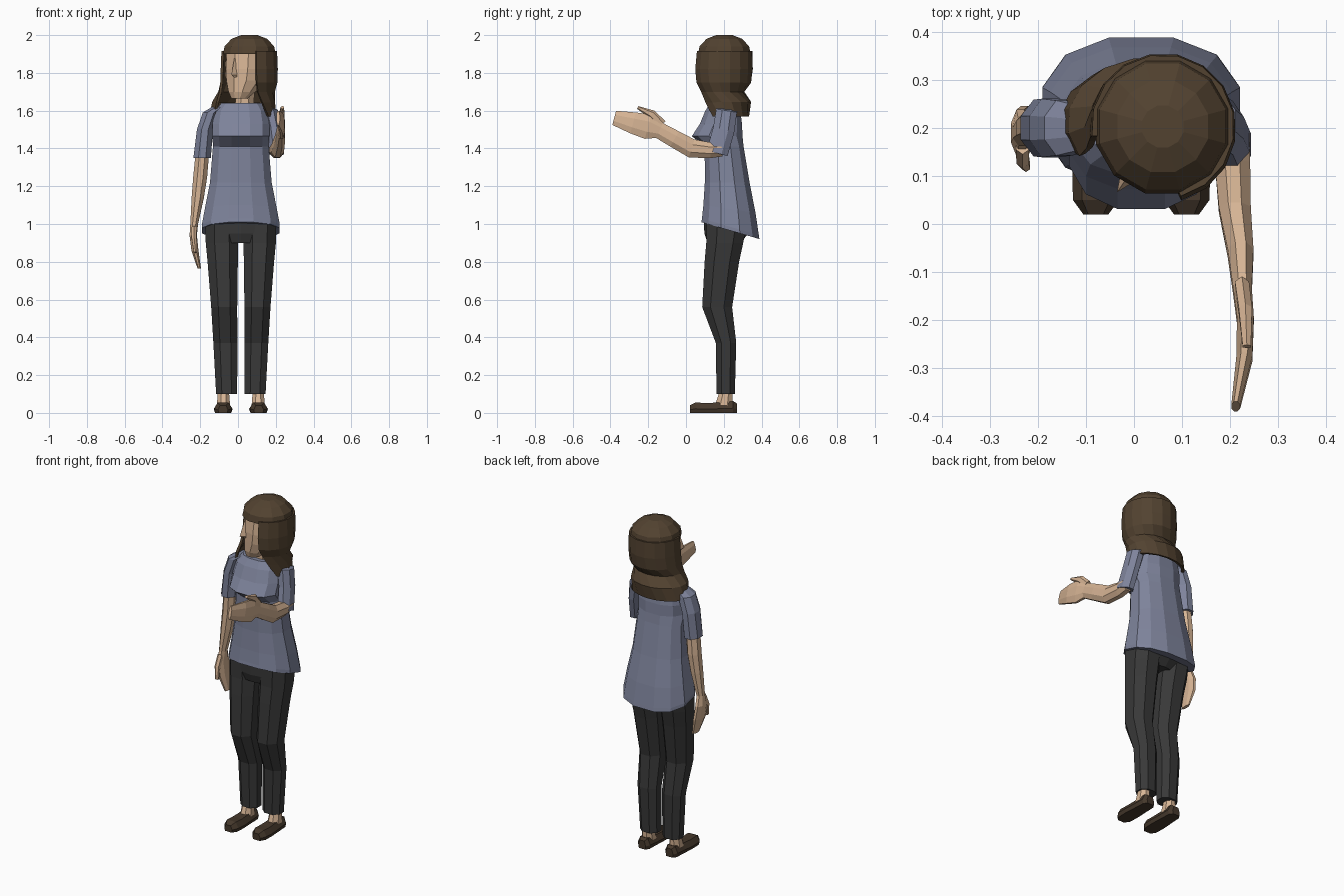
import bpy
from math import cos, sin, radians, pi
from mathutils import Vector


def material(name, rgb):
    m = bpy.data.materials.new(name)
    m.diffuse_color = (*rgb, 1)
    return m


SKIN = material("skin", (0.68, 0.46, 0.30))
SHIRT = material("shirt_cloth", (0.21, 0.23, 0.33))
DARK = material("trouser_cloth", (0.04, 0.04, 0.04))
HAIR = material("hair_brown", (0.085, 0.055, 0.03))
SHOE = material("shoe_leather", (0.06, 0.04, 0.025))


def loft(name, rings, mat, closed=True, caps=True, thick=0):
    """Skin a list of equal-length point rings with flat quads."""
    n = len(rings[0])
    verts = [p for r in rings for p in r]
    faces = []
    for k in range(len(rings) - 1):
        for i in range(n if closed else n - 1):
            j = (i + 1) % n
            faces.append((k*n + i, k*n + j, (k + 1)*n + j, (k + 1)*n + i))
    if caps and closed:
        faces += [tuple(reversed(range(n))), tuple(range(len(verts) - n, len(verts)))]
    me = bpy.data.meshes.new(name)
    me.from_pydata(verts, [], faces)
    me.materials.append(mat)
    ob = bpy.data.objects.new(name, me)
    bpy.context.collection.objects.link(ob)
    if thick:
        s = ob.modifiers.new("thickness", "SOLIDIFY")
        s.thickness = thick
        s.offset = 0
    return ob


def ring(x, y, z, rx, ry, n=10, slope=0, p=1.0, start=None):
    """Horizontal (super)ellipse; slope tilts it front to back."""
    pts = []
    for i in range(n):
        a = 2*pi*i/n + (pi/n if start is None else start)
        c, s = cos(a), sin(a)
        dx = rx * abs(c)**p * (1 if c > 0 else -1)
        dy = ry * abs(s)**p * (1 if s > 0 else -1)
        pts.append(Vector((x + dx, y + dy, z + slope*dy)))
    return pts


def arc(x, y, z, rx, ry, a0, a1, n=13):
    """Open ring that leaves a gap for the face."""
    angs = [radians(a0 + (a1 - a0)*i/(n - 1)) for i in range(n)]
    return [Vector((x + rx*cos(a), y + ry*sin(a), z)) for a in angs]


def limb(name, rows, mat, n=8):
    """Tube through x, y, z with half-width across x and half-depth."""
    pts = [Vector(r[:3]) for r in rows]
    rings = []
    for k, (p, r) in enumerate(zip(pts, rows)):
        t = pts[min(k + 1, len(pts) - 1)] - pts[max(k - 1, 0)]
        t.x = 0
        u = Vector((1, 0, 0))
        v = t.normalized().cross(u)
        rings.append([p + u*r[3]*cos(2*pi*(i + .5)/n) + v*r[4]*sin(2*pi*(i + .5)/n)
                      for i in range(n)])
    return loft(name, rings, mat)


# Shirt body with bust ledge and sloping hem
S = [(.015, .235, .965, .212, .158, -.29), (.015, .235, .985, .212, .155, -.29),
     (.015, .230, 1.08, .195, .142, -.15), (.015, .218, 1.22, .168, .122, 0),
     (.015, .202, 1.41, .152, .106, 0), (.015, .165, 1.465, .155, .138, 0),
     (.015, .185, 1.53, .155, .115, 0), (.015, .195, 1.60, .142, .095, 0),
     (.018, .200, 1.64, .110, .075, 0)]
loft("shirt_body", [ring(*r[:5], n=12, slope=r[5], p=.85) for r in S], SHIRT)

# Sleeves
limb("sleeve_lowered_arm", [(-.10, .20, 1.62, .04, .05), (-.145, .20, 1.59, .045, .062),
                            (-.175, .20, 1.50, .046, .066), (-.19, .20, 1.35, .05, .064)], SHIRT)
limb("sleeve_raised_arm", [(.13, .22, 1.62, .04, .05), (.17, .215, 1.60, .045, .06),
                           (.19, .20, 1.50, .042, .062), (.205, .165, 1.375, .042, .062)], SHIRT)

# Lowered arm and hand
limb("lowered_arm", [(-.185, .20, 1.42, .038, .045), (-.20, .205, 1.25, .04, .045),
                     (-.213, .20, 1.14, .035, .04), (-.232, .19, 1.00, .022, .03),
                     (-.237, .19, .94, .021, .052), (-.228, .195, .86, .02, .055),
                     (-.205, .20, .765, .01, .032)], SKIN)
limb("lowered_thumb", [(-.232, .165, .98, .016, .022), (-.232, .135, .92, .015, .02),
                       (-.225, .12, .85, .01, .012)], SKIN, 6)

# Raised arm, hand and thumb
limb("raised_arm", [(.205, .19, 1.395, .038, .04), (.205, .13, 1.39, .04, .045),
                    (.21, .03, 1.40, .036, .054), (.222, -.06, 1.45, .029, .05),
                    (.226, -.14, 1.495, .021, .047), (.232, -.20, 1.515, .019, .072),
                    (.23, -.28, 1.535, .018, .062), (.212, -.38, 1.562, .010, .042)], SKIN)
limb("raised_thumb", [(.225, -.13, 1.525, .017, .028), (.232, -.18, 1.58, .016, .024),
                      (.235, -.255, 1.617, .010, .008)], SKIN, 6)

# Hips and trouser legs, ankles and shoes for each side
loft("trouser_hips", [ring(.015, .20, .90, .15, .085, p=.8),
                      ring(.015, .215, .95, .185, .118, p=.8),
                      ring(.015, .215, 1.03, .185, .12, p=.8)], DARK)
MID = .015
LEG = [(.075, .165, .10, .060, .052), (.082, .167, .37, .068, .058),
       (.088, .165, .56, .074, .085), (.096, .19, .80, .086, .098),
       (.100, .205, .90, .092, .105), (.102, .215, 1.0, .092, .115)]
SHOE_SECTIONS = [(.27, .025, .050), (.25, .042, .062), (.19, .045, .056),
                 (.11, .050, .052), (.05, .048, .055), (.02, .026, .040)]
for side, s in (("left", 1), ("right", -1)):
    loft("trouser_leg_" + side,
         [ring(MID + s*x, y + (.045 if z < .5 else 0), z, rx, ry, 8, p=.9)
          for x, y, z, rx, ry in LEG], DARK)
    cx = MID + s*.092
    loft("ankle_" + side, [ring(cx, .20, .04, .038, .05, 8),
                           ring(cx, .215, .13, .030, .034, 8)], SKIN)
    loft("shoe_" + side,
         [[Vector((cx + w*a + s*.01*(.27 - y), y, h*b)) for a, b in
           ((-.85, 0), (.85, 0), (1, .4), (.6, 1), (-.6, 1), (-1, .4))]
          for y, w, h in SHOE_SECTIONS], SHOE)

# Neck and head, turned to one side
loft("neck", [ring(.03, .205, 1.60, .055, .055, 8), ring(.05, .20, 1.78, .048, .05, 8)], SKIN)
FACE = radians(236)
loft("head", [ring(x, y, z, r, r, 10, start=FACE) for x, y, z, r in (
    (.008, .140, 1.665, .045), (.020, .155, 1.70, .075), (.040, .180, 1.76, .108),
    (.047, .188, 1.82, .119), (.052, .195, 1.92, .118), (.06, .20, 1.96, .075))], SKIN)
d = Vector((cos(FACE), sin(FACE), 0))
side = Vector((-d.y, d.x, 0))
c = Vector((.047, .188, 0))
loft("nose", [[c + d*b + Vector((0, 0, z)) + side*w, c + d*f + Vector((0, 0, z)),
               c + d*b + Vector((0, 0, z)) - side*w]
              for b, f, w, z in ((.10, .118, .02, 1.775), (.10, .147, .021, 1.79),
                                 (.10, .120, .010, 1.875))], SKIN)

# Hair: closed crown, then a shell open at the face that flares over the shoulders
loft("hair_crown", [ring(.06, .203, z, r, r, 12) for z, r in (
    (1.90, .144), (1.94, .136), (1.98, .098), (2.0, .045))], HAIR)
loft("hair_sides", [arc(*r) for r in (
    (.060, .203, 1.915, .142, .143, -76, 188), (.060, .200, 1.82, .146, .149, -76, 188),
    (.057, .198, 1.75, .146, .142, -74, 190), (.045, .190, 1.70, .143, .112, -66, 196),
    (.030, .212, 1.645, .162, .128, -54, 212), (.022, .215, 1.57, .172, .112, -38, 212))],
     HAIR, closed=False, thick=.014)
